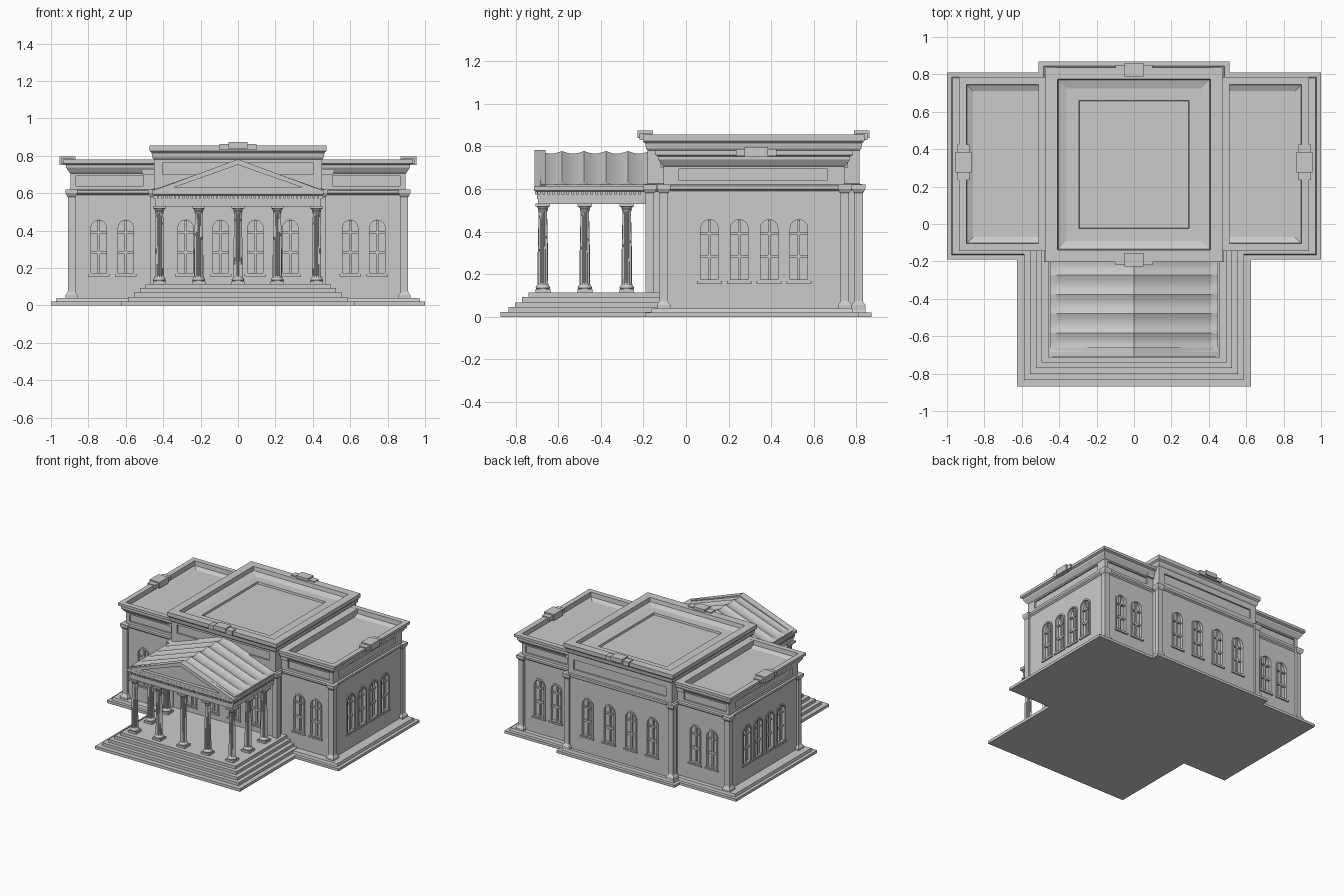
import bpy, bmesh, math
from mathutils import Matrix, Vector

if "Cube" in bpy.data.objects:
    bpy.data.objects.remove(bpy.data.objects["Cube"])


def finish(bm, name):
    bmesh.ops.recalc_face_normals(bm, faces=bm.faces)
    me = bpy.data.meshes.new(name)
    bm.to_mesh(me)
    bm.free()
    ob = bpy.data.objects.new(name, me)
    bpy.context.collection.objects.link(ob)
    return ob


def skin(bm, loops, caps=True):
    # join successive closed loops of points
    rows = [[bm.verts.new(p) for p in lp] for lp in loops]
    n = len(rows[0])
    for a, b in zip(rows, rows[1:]):
        for i in range(n):
            j = (i + 1) % n
            bm.faces.new((a[i], a[j], b[j], b[i]))
    if caps:
        bm.faces.new(rows[0])
        bm.faces.new(rows[-1])
    return rows


def stack(name, x0, x1, y0, y1, profile):
    # rectangle swept upward through (offset, z) steps
    bm = bmesh.new()
    skin(bm, [[(x0 - o, y0 - o, z), (x1 + o, y0 - o, z),
               (x1 + o, y1 + o, z), (x0 - o, y1 + o, z)] for o, z in profile])
    return finish(bm, name)


def box(name, x0, x1, y0, y1, z0, z1):
    return stack(name, x0, x1, y0, y1, [(0, z0), (0, z1)])


def prism(bm, pts, d0, d1, M=Matrix()):
    # (u, z) outline extruded along the wall normal
    skin(bm, [[M @ Vector((u, -d, z)) for u, z in pts] for d in (d0, d1)])


def ring(bm, outer, inner, d0, d1):
    loops = [[(u, -d, z) for u, z in pts] for pts, d in
             ((outer, d0), (outer, d1), (inner, d1), (inner, d0), (outer, d0))]
    skin(bm, loops, False)
    bmesh.ops.remove_doubles(bm, verts=bm.verts, dist=1e-5)


def rect(u, z0, z1, h):
    return [(u - h, z0), (u + h, z0), (u + h, z1), (u - h, z1)]


def arch(r, z0, spring=0.415, n=12):
    return [(-r, z0), (r, z0)] + [(r * math.cos(math.pi * i / n), spring + r * math.sin(math.pi * i / n))
                                  for i in range(n + 1)]


def wall(x, y, deg):
    return Matrix.Translation((x, y, 0)) @ Matrix.Rotation(math.radians(deg), 4, 'Z')


def carve(ob, windows, panels):
    # sink window openings and frieze panels into a block
    bm = bmesh.new()
    for M in windows:
        prism(bm, arch(0.044, 0.17), -0.02, 0.03, M)
    for M, h, z0, z1 in panels:
        prism(bm, rect(0, z0, z1, h), -0.012, 0.03, M)
    cutter = finish(bm, "opening_cutter")
    cutter.hide_render = True
    mod = ob.modifiers.new("openings", 'BOOLEAN')
    mod.operation, mod.solver, mod.object = 'DIFFERENCE', 'EXACT', cutter
    dg = bpy.context.evaluated_depsgraph_get()
    ob.data = bpy.data.meshes.new_from_object(ob.evaluated_get(dg))
    ob.modifiers.clear()
    bpy.data.objects.remove(cutter)


# shared window: arched surround, glazing bars, sill
bm = bmesh.new()
ring(bm, arch(0.053, 0.162), arch(0.041, 0.174), -0.015, 0.006)
for u, z0, z1, h in ((0, 0.172, 0.455, 0.006), (0, 0.275, 0.29, 0.042), (0, 0.385, 0.395, 0.042)):
    prism(bm, rect(u, z0, z1, h), -0.021, -0.006)
prism(bm, rect(0, 0.155, 0.167, 0.058), -0.01, 0.011)
window_mesh = finish(bm, "window")
win_data = window_mesh.data
bpy.data.objects.remove(window_mesh)


def add_windows(mats):
    for M in mats:
        ob = bpy.data.objects.new("window", win_data)
        ob.matrix_world = M
        bpy.context.collection.objects.link(ob)


def pilaster(x, y):
    h = 0.02
    stack("pilaster", x - h, x + h, y - h, y + h,
          [(0.012, 0.03), (0.012, 0.055), (0.002, 0.07), (0, 0.075), (0, 0.58),
           (0.004, 0.585), (0.012, 0.6), (0.012, 0.62)])


# plinths
plinth = [(0, 0), (0, 0.02), (-0.025, 0.02), (-0.03, 0.04)]
stack("wing_plinth", -1, 1, -0.19, 0.81, plinth)
stack("hall_plinth", -0.51, 0.51, -0.15, 0.87, plinth)
stack("portico_steps", -0.625, 0.625, -0.87, 0.1,
      [(0, 0), (0, 0.022), (-0.037, 0.022), (-0.037, 0.045), (-0.068, 0.045), (-0.068, 0.068),
       (-0.1, 0.068), (-0.1, 0.092), (-0.13, 0.092), (-0.13, 0.115)])

# central hall with cornice, parapet and sunken roof
hall = stack("central_hall", -0.45, 0.45, -0.18, 0.815,
             [(0, 0.03), (0, 0.595), (0.012, 0.603), (0.012, 0.622), (0, 0.625), (0, 0.78),
              (0.008, 0.79), (0.012, 0.815), (0.022, 0.825), (0.022, 0.855), (-0.04, 0.855),
              (-0.045, 0.825), (-0.09, 0.81), (-0.155, 0.81), (-0.158, 0.795)])
hall_windows = [wall(u, y, a) for y, a in ((-0.18, 0), (0.815, 180)) for u in (-0.28, -0.093, 0.093, 0.28)]
carve(hall, hall_windows, [(wall(0, -0.18, 0), 0.4, 0.7, 0.765), (wall(0, 0.815, 180), 0.4, 0.66, 0.735)])
add_windows(hall_windows)
for s in (-1, 1):
    pilaster(s * 0.45, 0.81)
    pilaster(s * 0.45, -0.17)

# side wings
for s in (-1, 1):
    x0, x1 = sorted((s * 0.44, s * 0.895))
    wing = stack("wing", x0, x1, -0.105, 0.745,
                 [(0, 0.03), (0, 0.59), (0.012, 0.6), (0.012, 0.615), (0, 0.62), (0, 0.705),
                  (0.006, 0.71), (0.025, 0.738), (0.025, 0.752), (0.04, 0.76), (0.04, 0.78),
                  (0, 0.78), (-0.003, 0.745), (-0.035, 0.73)])
    mats = [wall(s * u, y, a) for y, a in ((-0.105, 0), (0.745, 180)) for u in (0.6, 0.745)]
    mats += [wall(s * 0.895, y, s * 90) for y in (0.11, 0.25, 0.39, 0.53)]
    carve(wing, mats, [(wall(s * 0.685, -0.105, 0), 0.18, 0.64, 0.695),
                       (wall(s * 0.685, 0.745, 180), 0.18, 0.64, 0.695),
                       (wall(s * 0.895, 0.315, s * 90), 0.347, 0.64, 0.695)])
    add_windows(mats)
    a, b = sorted((s * 0.44, s * 0.51))
    box("inner_parapet", a, b, -0.12, 0.76, 0.7, 0.779)
    for y in (-0.105, 0.745):
        pilaster(s * 0.89, y)
    # parapet ornament
    a, b = sorted((s * 0.88, s * 0.945))
    box("wing_parapet_block", a, b, 0.235, 0.425, 0.755, 0.787)
    a, b = sorted((s * 0.87, s * 0.955))
    box("wing_parapet_crest", a, b, 0.275, 0.385, 0.75, 0.797)
for y in (-0.192, 0.825):
    box("hall_parapet_block", -0.1, 0.1, y - 0.026, y + 0.026, 0.83, 0.862)
    box("hall_parapet_crest", -0.05, 0.05, y - 0.036, y + 0.036, 0.84, 0.874)

# fluted columns
bm = bmesh.new()
N = 32
prof = [(0.031, 0.13, 0), (0.034, 0.136, 0), (0.031, 0.144, 0), (0.026, 0.15, 0), (0.025, 0.158, 1),
        (0.024, 0.3, 1), (0.02, 0.49, 1), (0.021, 0.497, 0), (0.024, 0.503, 0), (0.022, 0.507, 0), (0.031, 0.52, 0)]
skin(bm, [[((r * (0.86 if f and i % 2 else 1)) * math.cos(2 * math.pi * i / N),
            (r * (0.86 if f and i % 2 else 1)) * math.sin(2 * math.pi * i / N), z)
           for i in range(N)] for r, z, f in prof])
for z0, z1, h in ((0.112, 0.131, 0.035), (0.518, 0.532, 0.034)):
    skin(bm, [[(-h, -h, z), (h, -h, z), (h, h, z), (-h, h, z)] for z in (z0, z1)])
first = finish(bm, "column")
spots = [(x, -0.672) for x in (-0.42, -0.21, 0, 0.21, 0.42)]
spots += [(s * 0.42, y) for s in (-1, 1) for y in (-0.475, -0.278)]
first.location = (*spots[0], 0)
for x, y in spots[1:]:
    ob = bpy.data.objects.new("column", first.data)
    ob.location = (x, y, 0)
    bpy.context.collection.objects.link(ob)

# entablature with dentils
stack("entablature", -0.44, 0.44, -0.695, -0.1,
      [(0, 0.53), (0, 0.552), (0.005, 0.552), (0.005, 0.587), (0.018, 0.592), (0.018, 0.612)])
bm = bmesh.new()
dent = [(x * 0.0225, -0.703) for x in range(-19, 20)]
dent += [(s * 0.448, -0.69 + i * 0.0225) for s in (-1, 1) for i in range(22)]
for x, y in dent:
    h = 0.006
    skin(bm, [[(x - h, y - h, z), (x + h, y - h, z), (x + h, y + h, z), (x - h, y + h, z)] for z in (0.573, 0.589)])
finish(bm, "dentils")

# pediment frame and rippled roof
bm = bmesh.new()
ring(bm, [(-0.46, 0.612), (0, 0.782), (0.46, 0.612)], [(-0.345, 0.63), (0, 0.752), (0.345, 0.63)], 0.66, 0.712)
finish(bm, "pediment_frame")
bm = bmesh.new()
loops = []
for i in range(46):
    y = -0.685 + 0.515 * i / 45
    r = -0.012 * abs(math.sin(math.pi * 5 * i / 45))
    loops.append([(-0.45, y, 0.605), (-0.45, y, 0.622), (-0.415, y, 0.632 + r), (0, y, 0.778 + r),
                  (0.415, y, 0.632 + r), (0.45, y, 0.622), (0.45, y, 0.605)])
skin(bm, loops)
finish(bm, "portico_roof")
